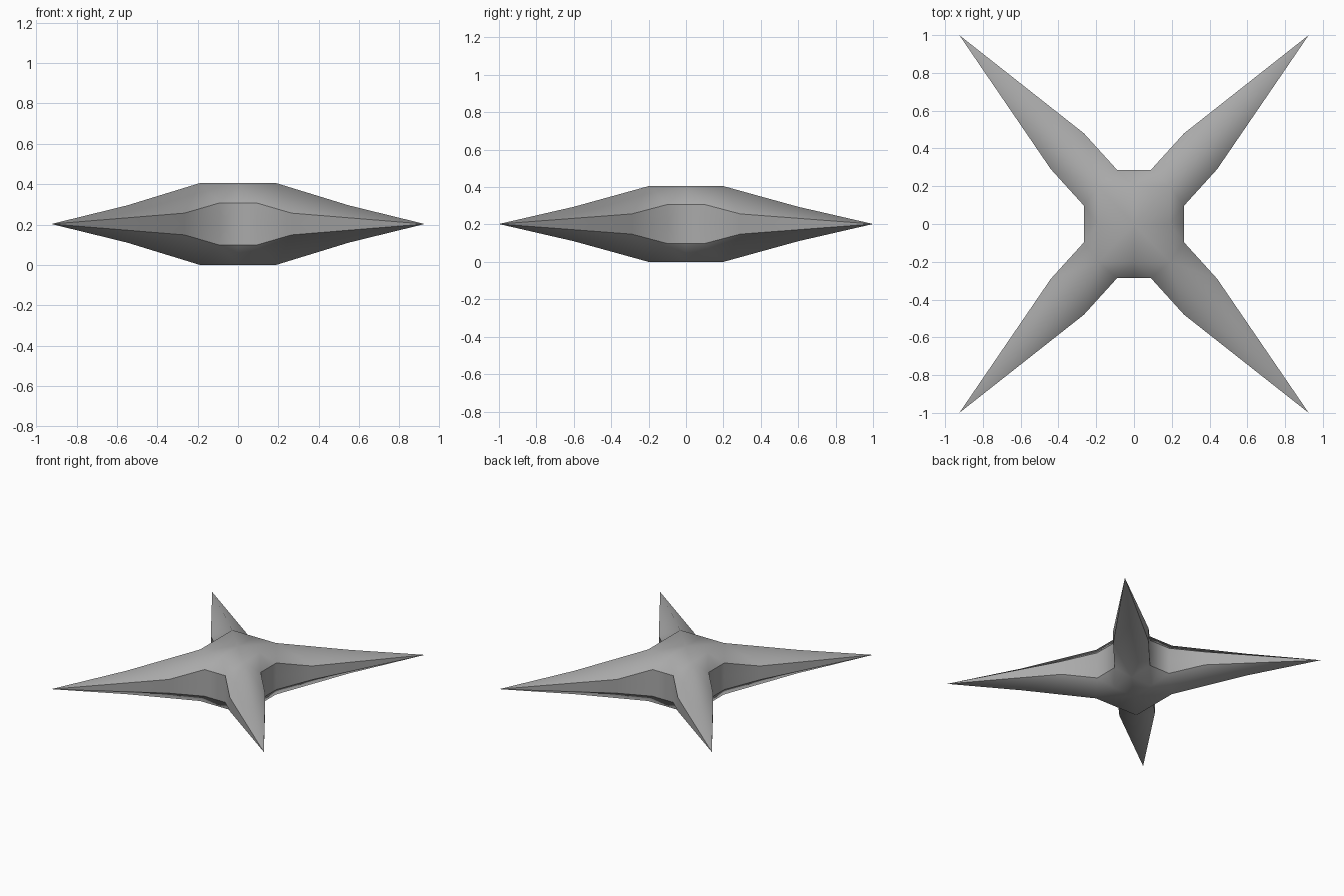
import bpy
import bmesh

cube = bpy.data.objects.get("Cube")
if cube:
    bpy.data.objects.remove(cube, do_unlink=True)

steel = bpy.data.materials.new("grey steel")
steel.use_nodes = True
grey = (0.4, 0.4, 0.4, 1)
steel.diffuse_color = grey
steel.node_tree.nodes["Principled BSDF"].inputs["Base Color"].default_value = grey

MID = 0.2025  # height of the symmetry plane

# One eighth of the star, relative to the symmetry planes
points = {
    "centre": (0, 0, MID), "top_x": (0.19, 0, MID), "top_y": (0, 0.2, MID),
    "corner": (0.19, 0.2, MID), "ridge": (0.55, 0.6, 0.092), "tip": (0.925, 1, 0),
    "hub_y": (0, 0.287, 0.105), "root_y": (0.09, 0.287, 0.105), "bend_y": (0.265, 0.48, 0.054),
    "hub_x": (0.265, 0, 0.105), "root_x": (0.265, 0.097, 0.105), "bend_x": (0.44, 0.29, 0.054),
}
bm = bmesh.new()
v = {name: bm.verts.new(co) for name, co in points.items()}


def face(*names):
    bm.faces.new([v[n] for n in names])


# Flat crown
face("centre", "top_x", "corner", "top_y")
rims = []
for s in "xy":
    # Shoulder beside the crown, then the sloping side of the arm
    face("top_" + s, "hub_" + s, "root_" + s, "corner")
    face("corner", "root_" + s, "bend_" + s, "ridge")
    face("ridge", "bend_" + s, "tip")
    # Upright edge wall, from the rim down to the symmetry plane
    names = ["hub_" + s, "root_" + s, "bend_" + s]
    for n in names:
        c = v[n].co
        v[n + "_low"] = bm.verts.new((c.x, c.y, 0))
    for a, b in zip(names, names[1:]):
        face(a, b, b + "_low", a + "_low")
        rims.append((a, b))
    face(names[-1], "tip", names[-1] + "_low")
    rims.append((names[-1], "tip"))

bmesh.ops.recalc_face_normals(bm, faces=bm.faces)
bm.faces.ensure_lookup_table()
bm.normal_update()
if bm.faces[0].normal.z < 0:
    bmesh.ops.reverse_faces(bm, faces=bm.faces)

# Smooth all over, with a crisp rim
for f in bm.faces:
    f.smooth = True
for a, b in rims:
    bm.edges.get((v[a], v[b])).smooth = False

mesh = bpy.data.meshes.new("four_point_star")
bm.to_mesh(mesh)
bm.free()
mesh.materials.append(steel)
star = bpy.data.objects.new("four_point_star", mesh)
bpy.context.collection.objects.link(star)
star.location.z = MID

# Mirror into the whole star
mirror = star.modifiers.new("mirror", "MIRROR")
mirror.use_axis = (True, True, True)
mirror.merge_threshold = 0.0005
